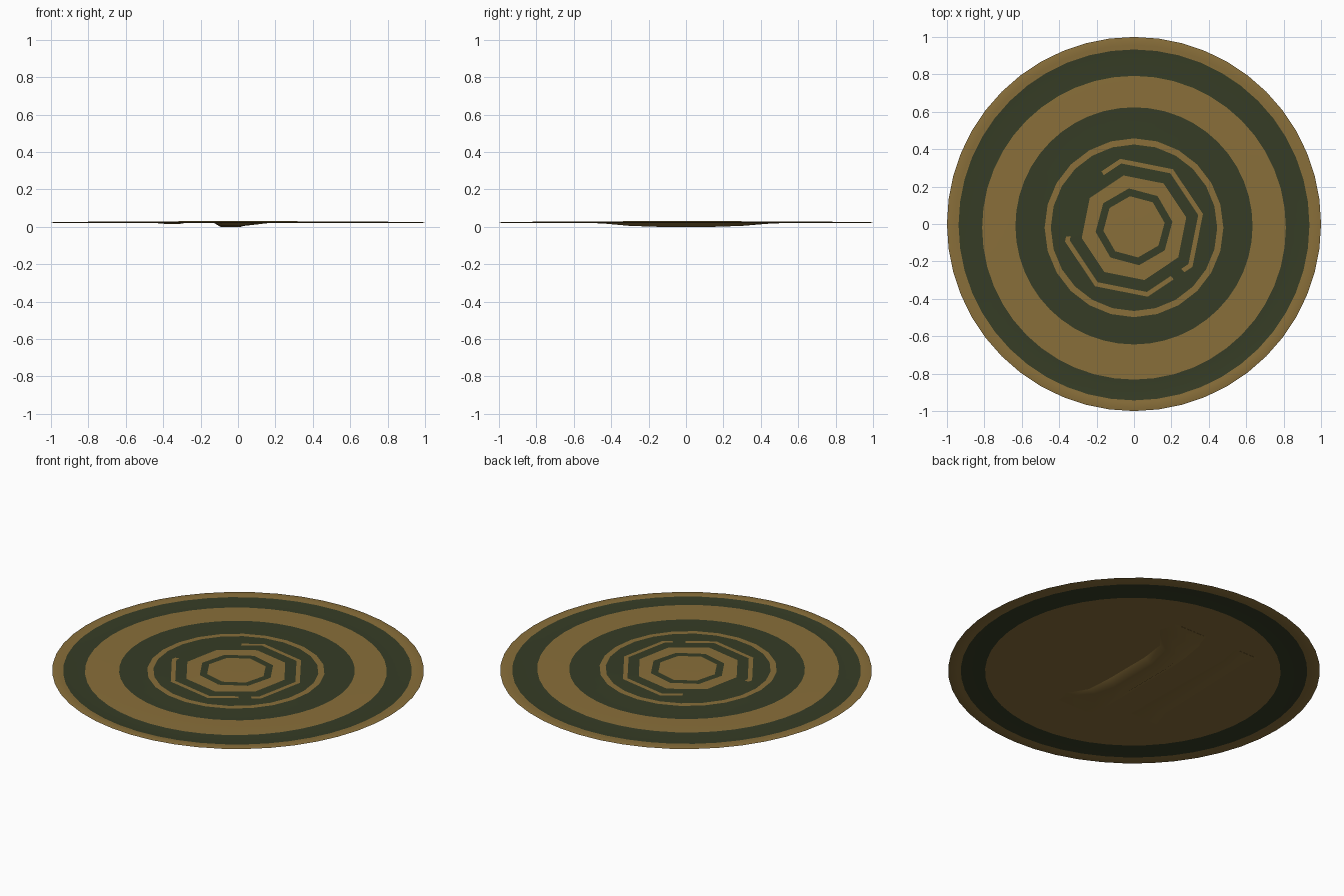
import bpy, bmesh, math

if "Cube" in bpy.data.objects:
    bpy.data.objects.remove(bpy.data.objects["Cube"])

def material(name, rgb):
    m = bpy.data.materials.new(name)
    m.diffuse_color = (*rgb, 1)
    m.use_nodes = True
    m.node_tree.nodes["Principled BSDF"].inputs["Base Color"].default_value = m.diffuse_color
    return m

TAN = material("tan", (0.25, 0.158, 0.042))
DARK = material("dark_green", (0.037, 0.046, 0.019))
N = 96  # samples round the plate

def finish(name, bm):
    bmesh.ops.recalc_face_normals(bm, faces=bm.faces)
    mesh = bpy.data.meshes.new(name)
    bm.to_mesh(mesh)
    bm.free()
    mesh.materials.append(TAN)
    mesh.materials.append(DARK)
    ob = bpy.data.objects.new(name, mesh)
    bpy.context.collection.objects.link(ob)
    bpy.context.view_layer.objects.active = ob
    ob.select_set(True)
    bpy.ops.object.shade_smooth_by_angle(angle=math.radians(30))
    ob.select_set(False)

def loop(bm, radius, z, sides, turn, cy):
    """Regular polygon sampled at N angles."""
    verts, step = [], math.tau / sides
    for i in range(N):
        a = math.tau * i / N
        t = (a - math.radians(turn)) % step
        r = radius * math.cos(step / 2) / math.cos(t - step / 2)
        verts.append(bm.verts.new((r * math.cos(a), r * math.sin(a) + cy, z)))
    return verts

def broken_band(deg):
    """Tan arcs with gaps on the upper left and lower right."""
    return 1 if 120 < deg < 188 or 308 < deg < 320 else 0

# round plate: radius, z, sides, turn, y centre, colour of band inside this loop
TOP = [
    (0.165, 0.0315, 8, 7.5, -0.015, 0),
    (0.207, 0.0310, 8, 7.5, -0.015, 1),
    (0.285, 0.0300, 8, 11.25, -0.02, 0),
    (0.350, 0.0295, 8, 11.25, -0.02, 1),
    (0.376, 0.0290, 8, 11.25, -0.02, broken_band),
    (0.445, 0.0285, 24, 0, -0.02, 1),
    (0.478, 0.0280, 24, 0, -0.02, 0),
    (0.634, 0.0275, 48, 0, -0.01, 1),
    (0.812, 0.0270, 48, 0, -0.02, 0),
    (0.938, 0.0240, 48, 0, -0.005, 1),
    (0.955, 0.0265, 48, 0, 0, 0),
    (0.985, 0.0265, 48, 0, 0, 0),
    (1.000, 0.0240, 48, 0, 0, 0),
]
UNDER = [
    (0.985, 0.0210, 48, 0, 0, 0),
    (0.950, 0.0205, 48, 0, 0, 0),
    (0.932, 0.0220, 48, 0, 0, 0),
    (0.795, 0.0215, 48, 0, -0.01, 1),
]
bm = bmesh.new()
previous = None
for radius, z, sides, turn, cy, colour in TOP + UNDER:
    ring = loop(bm, radius, z, sides, turn, cy)
    if previous is None:
        bm.faces.new(ring)
    else:
        for i in range(N):
            j = (i + 1) % N
            f = bm.faces.new((previous[i], previous[j], ring[j], ring[i]))
            f.material_index = colour(360 * (i + 0.5) / N) if callable(colour) else colour
    previous = ring
bm.faces.new(previous)
finish("round_plate", bm)

def strap(name, stations):
    """Loft along y; each station is y, left x, right x, lowest z."""
    bm = bmesh.new()
    previous = None
    for y, x0, x1, z in stations:
        inset = 0.2 * (x1 - x0)
        ring = [bm.verts.new(p) for p in ((x0, y, 0.0218), (x0 + inset, y, z),
                                          (x1 - inset, y, z), (x1, y, 0.0218))]
        if previous:
            for i in range(4):
                j = (i + 1) % 4
                bm.faces.new((previous[i], previous[j], ring[j], ring[i]))
        else:
            bm.faces.new(ring)
        previous = ring
    bm.faces.new(previous)
    finish(name, bm)

# hand grip with flared ends
strap("hand_grip", [
    (-0.50, -0.11, 0.12, 0.0205), (-0.42, -0.13, 0.13, 0.016),
    (-0.30, -0.13, 0.06, 0.005), (-0.15, -0.13, 0.05, 0.0),
    (0.15, -0.13, 0.05, 0.0), (0.30, -0.12, 0.07, 0.005),
    (0.43, -0.10, 0.18, 0.016), (0.53, -0.07, 0.15, 0.0205)])

# forearm strap
strap("arm_strap", [
    (-0.36, -0.46, -0.27, 0.0205), (-0.24, -0.42, -0.28, 0.016),
    (0.40, -0.40, -0.29, 0.016), (0.53, -0.42, -0.27, 0.0205)])
